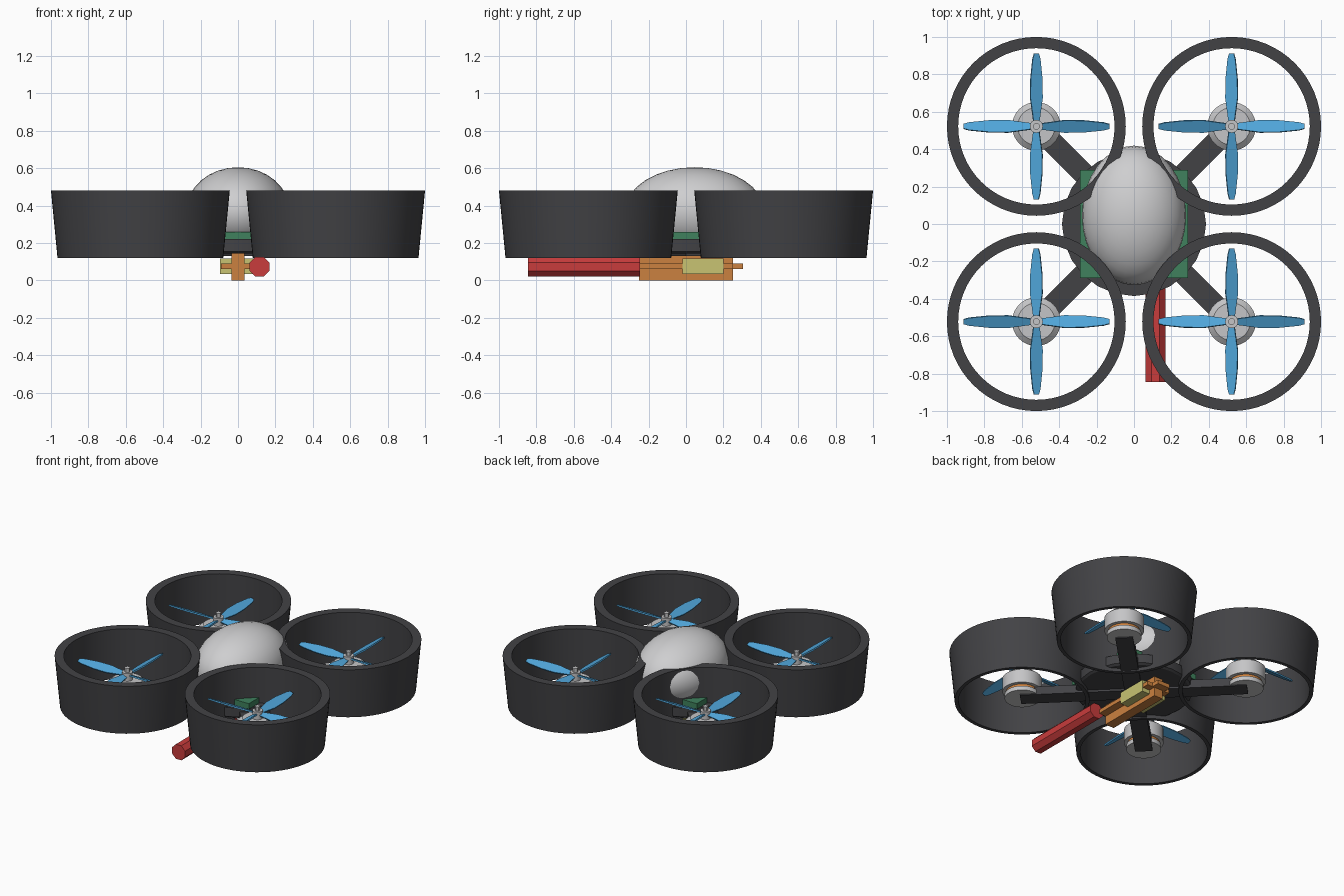
import bpy, bmesh, math
from mathutils import Matrix, Vector

if "Cube" in bpy.data.objects:
    bpy.data.objects.remove(bpy.data.objects["Cube"], do_unlink=True)


def material(name, rgb):
    m = bpy.data.materials.new(name)
    m.use_nodes = True
    color = (*rgb, 1)
    m.diffuse_color = color
    m.node_tree.nodes["Principled BSDF"].inputs["Base Color"].default_value = color
    return m


DARK = material("dark grey", (.055, .055, .06))
WHITE = material("off white", (.62, .62, .63))
SILVER = material("motor silver", (.56, .56, .57))
BLUE = material("propeller blue", (.08, .38, .7))
GREEN = material("board green", (.05, .22, .11))
ORANGE = material("copper orange", (.6, .22, .05))
YELLOW = material("pale yellow", (.58, .55, .17))
RED = material("red", (.58, .045, .045))


def finish(name, bm, mat, smooth=False):
    bmesh.ops.recalc_face_normals(bm, faces=bm.faces)
    mesh = bpy.data.meshes.new(name)
    bm.to_mesh(mesh)
    bm.free()
    mesh.materials.append(mat)
    ob = bpy.data.objects.new(name, mesh)
    bpy.context.collection.objects.link(ob)
    if smooth:
        bpy.ops.object.select_all(action='DESELECT')
        ob.select_set(True)
        bpy.context.view_layer.objects.active = ob
        bpy.ops.object.shade_smooth_by_angle(angle=math.radians(30))
    return ob


def box(name, low, high, mat):
    low, high = Vector(low), Vector(high)
    bm = bmesh.new()
    bmesh.ops.create_cube(bm, size=1)
    bmesh.ops.scale(bm, vec=high - low, verts=bm.verts)
    bmesh.ops.translate(bm, vec=(low + high) / 2, verts=bm.verts)
    return finish(name, bm, mat)


def lathe(name, profile, sides, mat, center=(0, 0), closed=False):
    """Spin (radius, z) points about a vertical axis."""
    bm = bmesh.new()
    rings = []
    for r, z in profile:
        ring = []
        for i in range(sides):
            a = math.tau * i / sides
            ring.append(bm.verts.new((center[0] + r * math.cos(a),
                                      center[1] + r * math.sin(a), z)))
        rings.append(ring)
    pairs = list(zip(rings, rings[1:]))
    if closed:
        pairs.append((rings[-1], rings[0]))
    else:
        bm.faces.new(rings[0])
        bm.faces.new(rings[-1])
    for a, b in pairs:
        for i in range(sides):
            j = (i + 1) % sides
            bm.faces.new((a[i], a[j], b[j], b[i]))
    return finish(name, bm, mat, smooth=True)


def propeller(name, center, z, pitch):
    """Four flat tapered blades, each pitched about its own length."""
    half_widths = [(.02, .016), (.09, .026), (.15, .035), (.25, .034), (.36, .022), (.39, .013)]
    bm = bmesh.new()
    for k in range(4):
        outline = [(x, w) for x, w in half_widths]
        outline += [(x, -w) for x, w in reversed(half_widths)]
        turn = (Matrix.Translation((*center, z)) @ Matrix.Rotation(k * math.pi / 2, 4, 'Z')
                @ Matrix.Rotation(pitch, 4, 'X'))
        low = [bm.verts.new(turn @ Vector((x, y, -.005))) for x, y in outline]
        high = [bm.verts.new(turn @ Vector((x, y, .005))) for x, y in outline]
        bm.faces.new(low)
        bm.faces.new(high)
        for i in range(len(low)):
            j = (i + 1) % len(low)
            bm.faces.new((low[i], low[j], high[j], high[i]))
    return finish(name, bm, BLUE)


# Four rotor units: duct, arm, motor and propeller
C = .522
for sy, end in ((-1, "front"), (1, "back")):
    for sx, side in ((-1, "right"), (1, "left")):
        tag = f"{end}_{side}_"
        c = (sx * C, sy * C)
        lathe(tag + "duct", [(.443, .12), (.478, .48), (.418, .48), (.418, .12)],
              64, DARK, c, closed=True)
        arm = box(tag + "arm", (0, -.058, .13), (C * math.sqrt(2) + .01, .058, .19), DARK)
        arm.rotation_euler.z = math.atan2(sy, sx)
        lathe(tag + "motor_base", [(.115, .137), (.115, .168)], 32, SILVER, c)
        lathe(tag + "motor_coil", [(.105, .168), (.105, .188)], 32, ORANGE, c)
        lathe(tag + "motor_bell", [(.13, .188), (.13, .285), (.1, .31)], 32, SILVER, c)
        lathe(tag + "hub", [(.035, .31), (.035, .365)], 16, SILVER, c)
        lathe(tag + "shaft", [(.018, .365), (.018, .395)], 12, SILVER, c)
        propeller(tag + "propeller", c, .342, math.radians(-22 * sx * sy))

# Central body: base disc, circuit board and canopy
lathe("base_disc", [(.37, .145), (.385, .155), (.385, .22)], 24, DARK)
box("circuit_board", (-.29, -.29, .22), (.29, .29, .26), GREEN)
bm = bmesh.new()
bmesh.ops.create_uvsphere(bm, u_segments=32, v_segments=16, radius=1)
bmesh.ops.scale(bm, vec=(.278, .373, .237), verts=bm.verts)
bmesh.ops.translate(bm, vec=(0, .046, .368), verts=bm.verts)
finish("canopy", bm, WHITE, smooth=True)

# Device slung underneath: crossed plates, side blocks and a tube
box("keel_plate", (-.035, -.25, 0), (.035, .25, .147), ORANGE)
box("cross_plate", (-.092, -.25, .062), (.092, .25, .09), ORANGE)
box("rear_tab", (-.05, .25, .062), (.05, .305, .09), ORANGE)
box("side_block", (-.097, -.02, .033), (.097, .2, .118), YELLOW)
bm = bmesh.new()
bmesh.ops.create_cone(bm, cap_ends=True, segments=8, radius1=.057, radius2=.057, depth=.6,
                      matrix=Matrix.Translation((.115, -.545, .073))
                      @ Matrix.Rotation(math.pi / 2, 4, 'X')
                      @ Matrix.Rotation(math.pi / 8, 4, 'Z'))
finish("tube", bm, RED)
